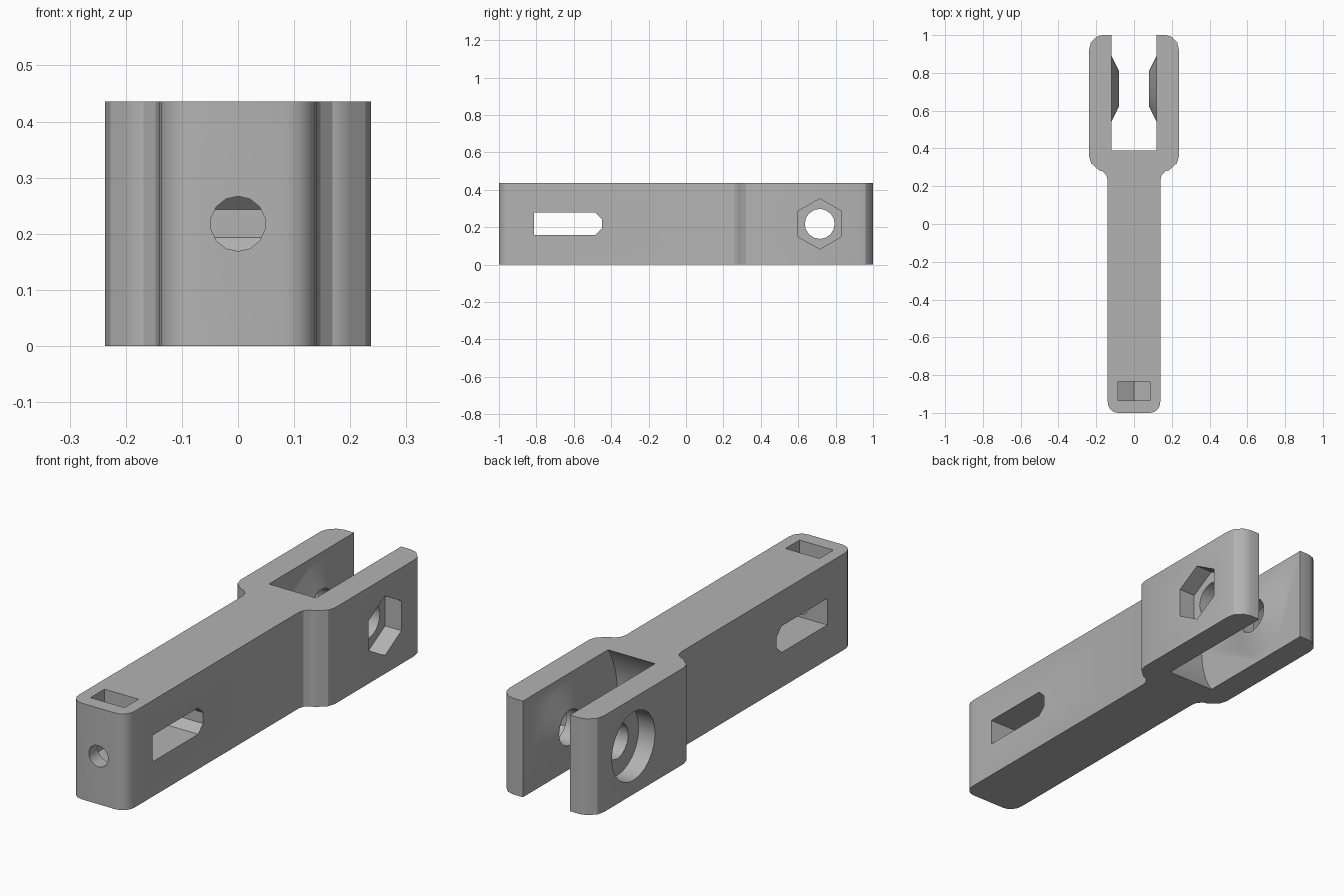
import bpy, bmesh, math
from mathutils import Vector

cube = bpy.data.objects.get("Cube")
if cube:
    bpy.data.objects.remove(cube, do_unlink=True)

H = 0.436            # bar height
MID = H / 2
PIVOT_Y = 0.715      # fork pin position

grey = bpy.data.materials.new("Plain grey")
grey.use_nodes = True
COLOR = (0.45, 0.45, 0.45, 1)
grey.diffuse_color = COLOR
grey.node_tree.nodes["Principled BSDF"].inputs["Base Color"].default_value = COLOR


def loft(name, start, end):
    """Closed solid between two matching rings of points."""
    bm = bmesh.new()
    a = [bm.verts.new(p) for p in start]
    b = [bm.verts.new(p) for p in end]
    n = len(a)
    bm.faces.new(a)
    bm.faces.new(b[::-1])
    for i in range(n):
        bm.faces.new((a[i], b[i], b[(i + 1) % n], a[(i + 1) % n]))
    bmesh.ops.recalc_face_normals(bm, faces=bm.faces)
    mesh = bpy.data.meshes.new(name)
    bm.to_mesh(mesh)
    bm.free()
    obj = bpy.data.objects.new(name, mesh)
    bpy.context.collection.objects.link(obj)
    mesh.materials.append(grey)
    return obj


def prism(name, profile, axis, lo, hi):
    """Extrude a 2D profile along x, y or z."""
    def place(t):
        pts = []
        for u, v in profile:
            c = [u, v]
            c.insert(axis, t)
            pts.append(Vector(c))
        return pts
    return loft(name, place(lo), place(hi))


def ring(cu, cv, r, sides, turn=0.0):
    return [(cu + r * math.cos(turn + math.tau * i / sides),
             cv + r * math.sin(turn + math.tau * i / sides)) for i in range(sides)]


def combine(target, tool, operation):
    mod = target.modifiers.new(tool.name, 'BOOLEAN')
    mod.object, mod.operation, mod.solver = tool, operation, 'EXACT'
    bpy.context.view_layer.objects.active = target
    bpy.ops.object.modifier_apply(modifier=mod.name)
    bpy.data.objects.remove(tool, do_unlink=True)


# Body: bar widening into the fork, half outline mirrored across x
half = [(0.085, -1), (0.108, -0.995), (0.126, -0.98), (0.137, -0.96), (0.14, -0.935),
        (0.14, 0.235), (0.147, 0.26), (0.168, 0.28), (0.182, 0.283), (0.2, 0.297),
        (0.227, 0.322), (0.237, 0.355), (0.237, 0.925), (0.229, 0.96), (0.2, 0.99),
        (0.168, 1)]
outline = half + [(-x, y) for x, y in reversed(half)]
body = prism("clevis_body", outline, 2, 0, H)

# Fork gap with a round clearance pocket at its inner end
clearance = math.hypot(PIVOT_Y - 0.39, MID)
combine(body, prism("gap_round", ring(PIVOT_Y, MID, clearance, 64), 0, -0.118, 0.118),
        'DIFFERENCE')
gap = [(PIVOT_Y, -0.1), (1.2, -0.1), (1.2, H + 0.1), (PIVOT_Y, H + 0.1)]
combine(body, prism("gap_open", gap, 0, -0.118, 0.118), 'DIFFERENCE')

# Conical bosses on the inner fork faces
for side in (-1, 1):
    base = [(side * 0.13, y, z) for y, z in ring(PIVOT_Y, MID, 0.195, 32)]
    tip = [(side * 0.08, y, z) for y, z in ring(PIVOT_Y, MID, 0.095, 32)]
    combine(body, loft("boss", base, tip), 'UNION')

# Pin hole, hexagonal nut pocket on the left, round head pocket on the right
combine(body, prism("pin_hole", ring(PIVOT_Y, MID, 0.08, 16), 0, -0.4, 0.4), 'DIFFERENCE')
combine(body, prism("nut_pocket", ring(PIVOT_Y, MID, 0.135, 6, math.pi / 2), 0, 0.155, 0.4),
        'DIFFERENCE')
combine(body, prism("head_pocket", ring(PIVOT_Y, MID, 0.155, 24), 0, -0.4, -0.155),
        'DIFFERENCE')

# Side slot with a chamfered inner end
slot = [(-0.812, MID - 0.06), (-0.485, MID - 0.06), (-0.45, MID - 0.025),
        (-0.45, MID + 0.025), (-0.485, MID + 0.06), (-0.812, MID + 0.06)]
combine(body, prism("side_slot", slot, 0, -0.4, 0.4), 'DIFFERENCE')

# Captive nut trap with a pointed floor, open at the top
trap = [(-0.085, 0.6), (-0.085, MID - 0.049), (0, MID - 0.098), (0.085, MID - 0.049),
        (0.085, 0.6)]
combine(body, prism("nut_trap", trap, 1, -0.935, -0.835), 'DIFFERENCE')

# Screw hole from the front end into the slot
combine(body, prism("screw_hole", ring(0, MID, 0.049, 14, math.pi / 14), 1, -1.1, -0.7),
        'DIFFERENCE')

bpy.ops.object.select_all(action='DESELECT')
body.select_set(True)
bpy.context.view_layer.objects.active = body
bpy.ops.object.shade_smooth_by_angle(angle=math.radians(30))
